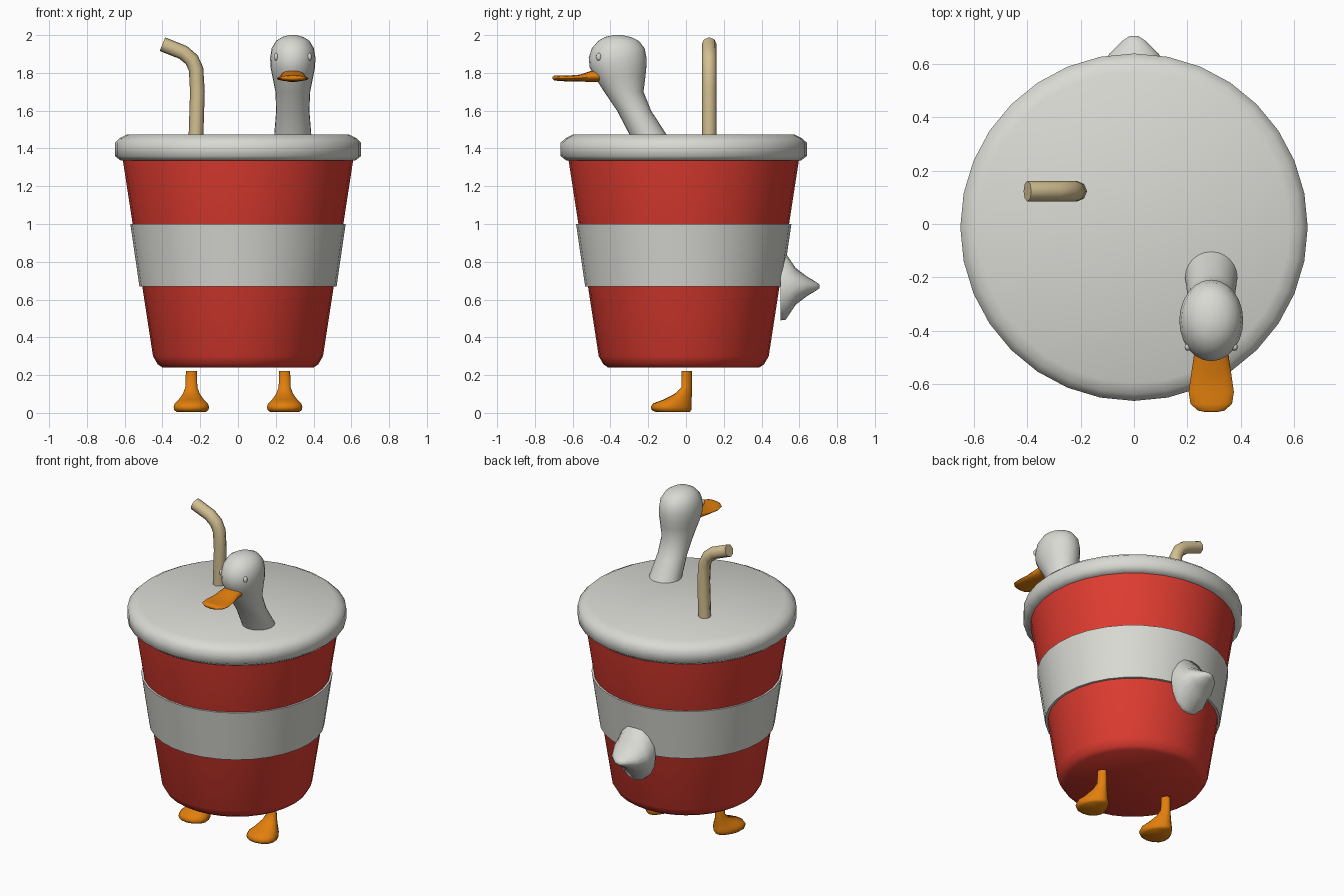
import bpy, bmesh, math

if "Cube" in bpy.data.objects:
    bpy.data.objects.remove(bpy.data.objects["Cube"])


def material(name, rgb):
    m = bpy.data.materials.new(name)
    m.diffuse_color = (*rgb, 1)
    m.use_nodes = True
    m.node_tree.nodes["Principled BSDF"].inputs["Base Color"].default_value = m.diffuse_color
    return m


WHITE = material("soft white", (0.70, 0.70, 0.66))
RED = material("cup red", (0.74, 0.045, 0.03))
ORANGE = material("duck orange", (0.75, 0.21, 0.004))
TAN = material("straw tan", (0.66, 0.53, 0.29))


def smooth(ob, angle=60):
    bpy.ops.object.select_all(action='DESELECT')
    ob.select_set(True)
    bpy.context.view_layer.objects.active = ob
    bpy.ops.object.shade_smooth_by_angle(angle=math.radians(angle))


def loft(name, rings, mat, x=0, n=32, axis='Z', taper=0, closed=False, angle=60):
    """Skin ellipses (level, centre, radius x, other radius) stacked along an axis."""
    bm = bmesh.new()
    loops = []
    for level, c, rx, r in rings:
        loop = []
        for i in range(n):
            a = 2 * math.pi * i / n
            s = math.sin(a)
            px, q = x + rx * math.cos(a) * (1 - taper * s), c + r * s
            loop.append(bm.verts.new((px, q, level) if axis == 'Z' else (px, level, q)))
        loops.append(loop)
    pairs = list(zip(loops, loops[1:]))
    if closed:
        pairs.append((loops[-1], loops[0]))
    else:
        bm.faces.new(loops[0])
        bm.faces.new(loops[-1])
    for a, b in pairs:
        for i in range(n):
            j = (i + 1) % n
            bm.faces.new((a[i], a[j], b[j], b[i]))
    bmesh.ops.recalc_face_normals(bm, faces=bm.faces)
    me = bpy.data.meshes.new(name)
    bm.to_mesh(me)
    bm.free()
    me.materials.append(mat)
    ob = bpy.data.objects.new(name, me)
    bpy.context.collection.objects.link(ob)
    smooth(ob, angle)
    return ob


def turned(name, profile, mat, closed=False):
    """Round part about the cup axis from (radius, height) points."""
    return loft(name, [(z, -0.012, r, r) for r, z in profile], mat, closed=closed)


# Cup, stripe and lid
turned("cup", [(0.40, 0.24), (0.425, 0.257), (0.45, 0.30), (0.61, 1.34)], RED)
turned("cup_band", [(0.49, 0.67), (0.522, 0.67), (0.57, 1.0), (0.54, 1.0)], WHITE, closed=True)
turned("lid", [(0.62, 1.335), (0.652, 1.36), (0.652, 1.43), (0.625, 1.455), (0.585, 1.475)], WHITE)

# Neck and head in one skin
HX = 0.29
loft("neck_and_head", [
    (1.42, -0.175, 0.10, 0.10), (1.475, -0.202, 0.098, 0.098), (1.60, -0.275, 0.088, 0.09),
    (1.70, -0.329, 0.092, 0.104), (1.78, -0.350, 0.108, 0.135), (1.83, -0.360, 0.118, 0.150),
    (1.88, -0.362, 0.120, 0.153), (1.93, -0.359, 0.112, 0.140), (1.97, -0.357, 0.088, 0.107),
    (1.99, -0.360, 0.056, 0.068), (2.0, -0.362, 0.02, 0.025)], WHITE, HX, 24)

# Beak
loft("beak", [
    (-0.45, 1.785, 0.062, 0.034), (-0.50, 1.781, 0.066, 0.030), (-0.56, 1.773, 0.075, 0.018),
    (-0.63, 1.770, 0.085, 0.015), (-0.675, 1.772, 0.078, 0.015), (-0.70, 1.773, 0.050, 0.012),
    (-0.706, 1.773, 0.02, 0.006)], ORANGE, HX, 16, 'Y')

# Tail: flared base, flattened tip
loft("tail", [
    (0.50, 0.67, 0.13, 0.18), (0.527, 0.67, 0.132, 0.178), (0.58, 0.67, 0.125, 0.098),
    (0.64, 0.67, 0.092, 0.052), (0.69, 0.67, 0.04, 0.022), (0.706, 0.67, 0.015, 0.01)],
    WHITE, 0, 16, 'Y', angle=75)

for side, s in (("left", -1), ("right", 1)):
    # Eyes
    bpy.ops.mesh.primitive_uv_sphere_add(segments=12, ring_count=8, radius=1,
                                         location=(HX + s * 0.088, -0.462, 1.885))
    eye = bpy.context.object
    eye.name = side + "_eye"
    eye.scale = (0.012, 0.014, 0.020)
    eye.data.materials.append(WHITE)
    smooth(eye)
    # Legs with feet, wider toward the toes
    loft(side + "_foot", [
        (0.005, -0.07, 0.075, 0.09), (0.015, -0.077, 0.088, 0.105), (0.032, -0.078, 0.091, 0.108),
        (0.05, -0.073, 0.085, 0.102), (0.07, -0.045, 0.065, 0.075), (0.10, -0.015, 0.044, 0.046),
        (0.135, 0.003, 0.031, 0.028), (0.222, 0.003, 0.028, 0.028)],
        ORANGE, s * 0.247, 16, taper=0.3)

# Bent straw
cu = bpy.data.curves.new("straw", 'CURVE')
cu.dimensions = '3D'
cu.bevel_depth = 0.039
cu.bevel_resolution = 2
cu.use_fill_caps = True
path = [(-0.224, 1.42), (-0.215, 1.70), (-0.222, 1.82), (-0.245, 1.87), (-0.29, 1.908), (-0.40, 1.952)]
sp = cu.splines.new('POLY')
sp.points.add(len(path) - 1)
for p, (x, z) in zip(sp.points, path):
    p.co = (x, 0.123, z, 1)
straw = bpy.data.objects.new("straw", cu)
bpy.context.collection.objects.link(straw)
cu.materials.append(TAN)
bpy.ops.object.select_all(action='DESELECT')
straw.select_set(True)
bpy.context.view_layer.objects.active = straw
bpy.ops.object.convert(target='MESH')
smooth(bpy.context.object)
